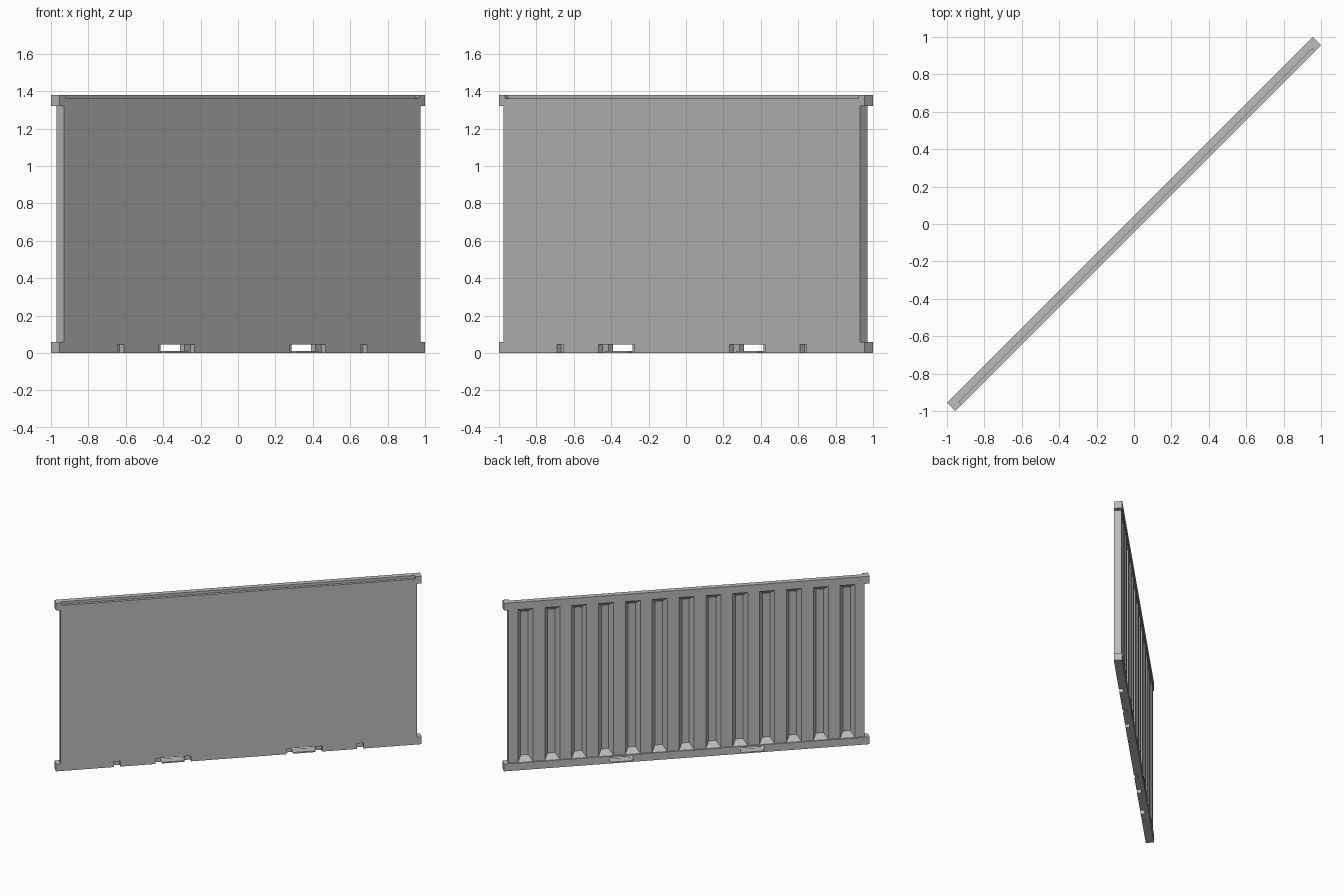
import bpy, bmesh
from math import pi
from mathutils import Matrix

if "Cube" in bpy.data.objects:
    bpy.data.objects.remove(bpy.data.objects["Cube"], do_unlink=True)

grey = bpy.data.materials.new("steel_grey")
grey.use_nodes = True
colour = (0.5, 0.5, 0.5, 1)
grey.diffuse_color = colour
grey.node_tree.nodes["Principled BSDF"].inputs["Base Color"].default_value = colour

TURN = Matrix.Rotation(pi / 4, 4, 'Z')   # the wall stands on the diagonal
END, POST, HALF = 1.382, 1.347, 0.032    # half length, post face, half depth
RAIL, TOP = 0.06, 1.38


def finish(name, bm):
    bmesh.ops.recalc_face_normals(bm, faces=bm.faces)
    mesh = bpy.data.meshes.new(name)
    bm.to_mesh(mesh)
    bm.free()
    mesh.materials.append(grey)
    obj = bpy.data.objects.new(name, mesh)
    obj.matrix_world = TURN
    bpy.context.collection.objects.link(obj)
    return obj


def box(name, u, v, z):
    bm = bmesh.new()
    bmesh.ops.create_cube(bm, size=1)
    for vert in bm.verts:
        for i, (lo, hi) in enumerate((u, v, z)):
            vert.co[i] = lo if vert.co[i] < 0 else hi
    return finish(name, bm)


def cut(target, cutters):
    for c in cutters:
        c.hide_render = True
        mod = target.modifiers.new("cut", 'BOOLEAN')
        mod.object, mod.operation, mod.solver = c, 'DIFFERENCE', 'EXACT'
    bpy.context.view_layer.update()
    graph = bpy.context.evaluated_depsgraph_get()
    mesh = bpy.data.meshes.new_from_object(target.evaluated_get(graph))
    target.modifiers.clear()
    target.data = mesh
    for c in cutters:
        bpy.data.objects.remove(c, do_unlink=True)


# Bottom rail with drain notches and fork pockets
bottom = box("bottom_rail", (-POST, POST), (-HALF, HALF), (0, RAIL))
cutters = []
for s in (-1, 1):
    for centre in (0.385, 0.605, 0.92):
        a, b = sorted((s * (centre - 0.025), s * (centre + 0.025)))
        cutters.append(box("notch_cutter", (a, b), (-0.1, 0), (-0.1, 0.045)))
    a, b = sorted((s * 0.405, s * 0.585))
    cutters.append(box("pocket_cutter", (a, b), (-0.1, 0.1), (0.01, 0.045)))
cut(bottom, cutters)

# Top rail with a step along the inner edge
top = box("top_rail", (-POST, POST), (-HALF, HALF), (TOP - RAIL, TOP))
cut(top, [box("step_cutter", (-1.335, 1.335), (-0.1, -0.01), (1.36, 1.5))])

# Corner blocks
for side, s in (("right", -1), ("left", 1)):
    for level, z in (("bottom", 0), ("top", TOP - RAIL)):
        u = sorted((s * POST, s * END))
        box(f"{level}_{side}_corner", u, (-HALF, HALF), (z, z + RAIL))

# Corrugated panel: flat inside, ribbed outside, ramps where ribs meet rails
RIDGE, VALLEY, RAMP, PITCH = 0.024, -0.02, 0.04, 0.203
deep, flush = [(-POST, RIDGE)], [(-POST, RIDGE)]
for i in range(-6, 7):
    c = i * PITCH
    for off, floor in ((-0.057, 0), (-0.028, 1), (0.028, 1), (0.057, 0)):
        deep.append((c + off, VALLEY if floor else RIDGE))
        flush.append((c + (0.057 if off > 0 else -0.057), RIDGE))
deep.append((POST, RIDGE))
flush.append((POST, RIDGE))

bm = bmesh.new()
rows = []
for profile, z in ((flush, RAIL), (deep, RAIL + RAMP),
                   (deep, TOP - RAIL - RAMP), (flush, TOP - RAIL)):
    rows.append([bm.verts.new((u, v, z)) for u, v in profile])
for low, high in zip(rows, rows[1:]):
    for i in range(len(low) - 1):
        bm.faces.new((low[i], low[i + 1], high[i + 1], high[i]))
# flat inner sheet and the two post faces
inner = [[bm.verts.new((u, -HALF, r[0].co.z)) for u in (-POST, POST)] for r in rows]
for k in range(3):
    (a, b), (c, d) = inner[k], inner[k + 1]
    bm.faces.new((a, b, d, c))
    bm.faces.new((a, c, rows[k + 1][0], rows[k][0]))
    bm.faces.new((b, d, rows[k + 1][-1], rows[k][-1]))
bmesh.ops.remove_doubles(bm, verts=bm.verts, dist=0.0001)
for ring in (RAIL, TOP - RAIL):
    edges = [e for e in bm.edges if e.is_boundary
             and all(abs(v.co.z - ring) < 0.001 for v in e.verts)]
    bmesh.ops.contextual_create(bm, geom=edges)
finish("corrugated_panel", bm)
